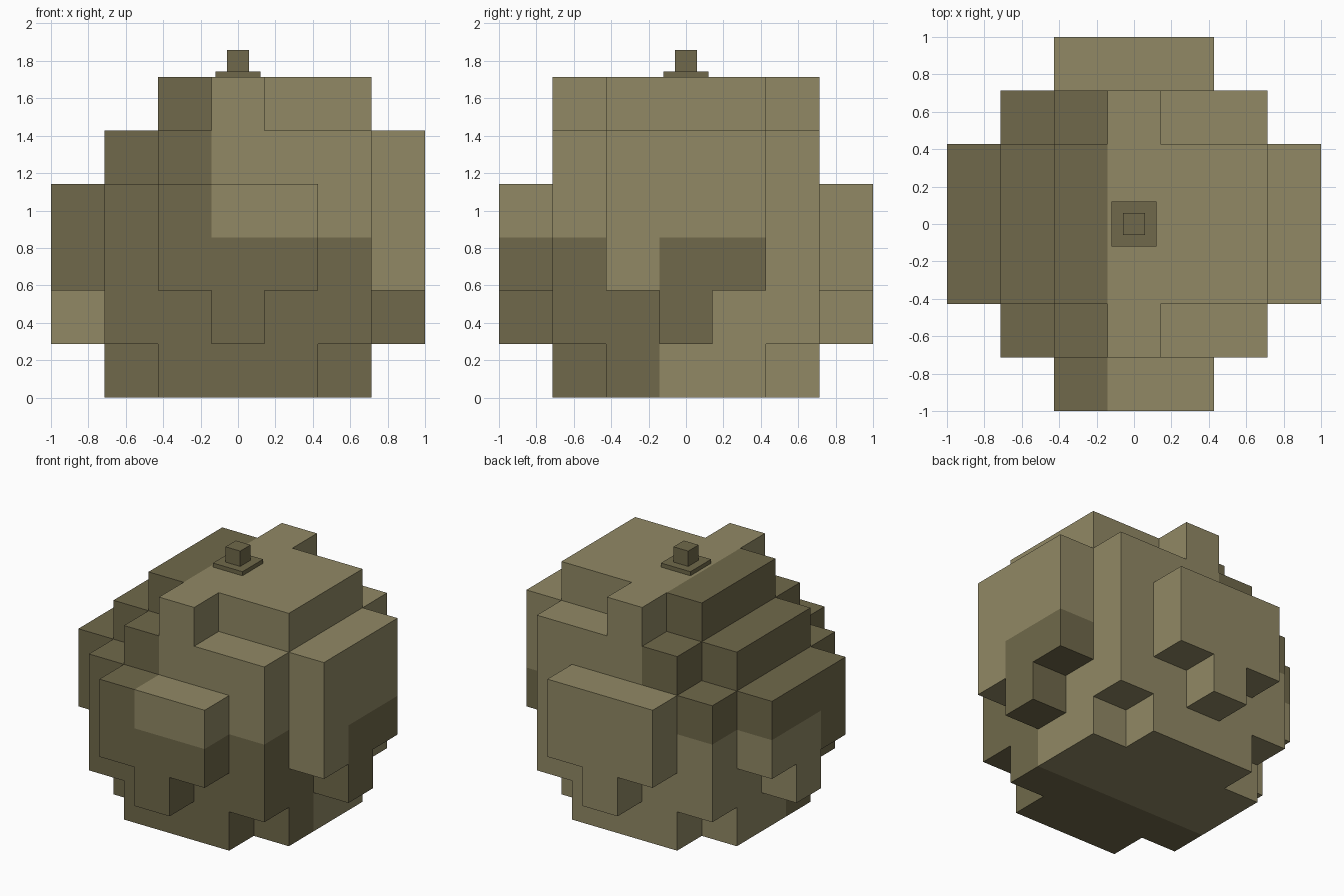
import bpy, bmesh
from mathutils import Vector

if "Cube" in bpy.data.objects:
    bpy.data.objects.remove(bpy.data.objects["Cube"])

CELL = 2 / 7  # edge length of one block


def material(name, rgb):
    m = bpy.data.materials.new(name)
    m.diffuse_color = (*rgb, 1)
    m.use_nodes = True
    m.node_tree.nodes["Principled BSDF"].inputs["Base Color"].default_value = m.diffuse_color
    return m


LIGHT = material("light_olive", (0.283, 0.250, 0.130))
DARK = material("dark_olive", (0.162, 0.141, 0.069))


def blocks(xs, ys, zs):
    return {(x, y, z) for x in xs for y in ys for z in zs}


# Core: five blocks wide, with stepped corners and crown
five, three = range(-2, 3), range(-1, 2)
core = blocks(five, three, [0]) | blocks(three, five, [0])      # foot
core |= blocks(five, five, range(1, 4))                         # middle
core |= blocks(five, three, [4]) | blocks(range(-1, 3), five, [4])  # shoulder
core |= blocks(range(-1, 3), three, [5]) | blocks([0], five, [5])   # crown

# Side bulges, each with a small block hanging below
front = blocks(three, [-3], (2, 3)) | {(0, -3, 1)}
back = blocks(three, [3], (2, 3)) | {(0, 3, 1)}
left = blocks([-3], three, (2, 3)) | {(-3, 0, 1)}
right = blocks([3], three, (2, 3, 4)) | {(3, 0, 1)}
solid = core | front | back | left | right


# Two-tone rules per block
def patch(x, y, z):
    return x <= -1 if z >= 3 else y <= -1


def right_patch(x, y, z):
    return z <= 2 and y >= 0


def plain(x, y, z):
    return False


def finish(name, bm, mats):
    me = bpy.data.meshes.new(name)
    bm.to_mesh(me)
    bm.free()
    for m in mats:
        me.materials.append(m)
    ob = bpy.data.objects.new(name, me)
    bpy.context.collection.objects.link(ob)
    return ob


def block_part(name, cells, is_dark):
    """Outer faces of a group of blocks, merged into flat panels."""
    bm = bmesh.new()
    for c in sorted(cells):
        centre = Vector((c[0], c[1], c[2] + 0.5))
        for axis in range(3):
            for sign in (-1, 1):
                n = [0, 0, 0]
                n[axis] = sign
                if (c[0] + n[0], c[1] + n[1], c[2] + n[2]) in solid:
                    continue
                n = Vector(n)
                u = Vector((0, 0, 0))
                u[(axis + 1) % 3] = 1
                v = n.cross(u)
                quad = [centre + (n + a * u + b * v) / 2
                        for a, b in ((-1, -1), (1, -1), (1, 1), (-1, 1))]
                f = bm.faces.new([bm.verts.new(p * CELL) for p in quad])
                f.material_index = int(is_dark(*c))
    bmesh.ops.remove_doubles(bm, verts=bm.verts[:], dist=0.001)
    bmesh.ops.dissolve_limit(bm, angle_limit=0.02, verts=bm.verts[:],
                             edges=bm.edges[:], delimit={'MATERIAL'})
    return finish(name, bm, (LIGHT, DARK))


block_part("core", core, patch)
block_part("front_bulge", front, patch)
block_part("back_bulge", back, plain)
block_part("left_bulge", left, patch)
block_part("right_bulge", right, right_patch)


# Stem on the crown
def stem_box(name, half, z0, z1):
    bm = bmesh.new()
    bmesh.ops.create_cube(bm, size=1)
    bmesh.ops.scale(bm, vec=(2 * half, 2 * half, z1 - z0), verts=bm.verts[:])
    bmesh.ops.translate(bm, vec=(0, 0, (z0 + z1) / 2), verts=bm.verts[:])
    finish(name, bm, (DARK,))


top = 6 * CELL
stem_box("stem_base", 0.12, top, top + 0.03)
stem_box("stem", 0.06, top + 0.03, 1.857)
